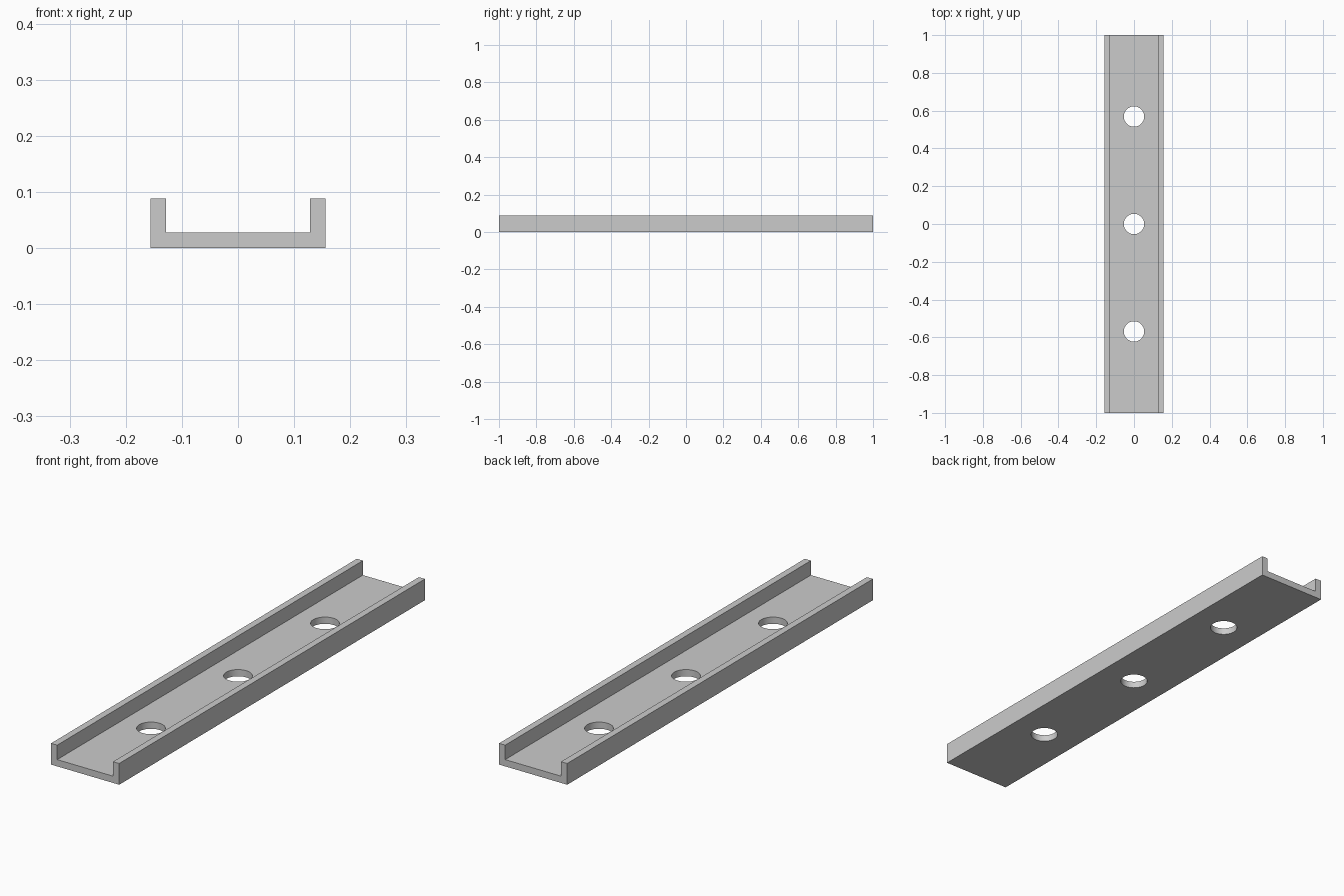
import bpy, bmesh

if "Cube" in bpy.data.objects:
    bpy.data.objects.remove(bpy.data.objects["Cube"])

HALF_LEN, HALF_W, HEIGHT = 1.0, 0.156, 0.088
INNER_W, FLOOR = 0.128, 0.028
HOLE_R, HOLE_PITCH = 0.054, 0.569

# U-shaped cross-section, mirrored from its right half
right = [(HALF_W, 0), (HALF_W, HEIGHT), (INNER_W, HEIGHT), (INNER_W, FLOOR)]
profile = right + [(-x, z) for x, z in reversed(right)]

# Channel: profile extruded along y
bm = bmesh.new()
face = bm.faces.new([bm.verts.new((x, -HALF_LEN, z)) for x, z in profile])
ext = bmesh.ops.extrude_face_region(bm, geom=[face])
verts = [v for v in ext["geom"] if isinstance(v, bmesh.types.BMVert)]
bmesh.ops.translate(bm, verts=verts, vec=(0, 2 * HALF_LEN, 0))
bmesh.ops.recalc_face_normals(bm, faces=bm.faces)
mesh = bpy.data.meshes.new("channel_rail")
bm.to_mesh(mesh)
bm.free()
rail = bpy.data.objects.new("channel_rail", mesh)
bpy.context.collection.objects.link(rail)


def drill_hole(y):
    """Cut a round bolt hole through the floor at the given y."""
    bpy.ops.mesh.primitive_cylinder_add(vertices=64, radius=HOLE_R, depth=0.2,
                                        location=(0, y, FLOOR / 2))
    cutter = bpy.context.object
    cutter.name = "hole_cutter"
    cutter.hide_render = True
    mod = rail.modifiers.new("hole", 'BOOLEAN')
    mod.operation, mod.solver, mod.object = 'DIFFERENCE', 'EXACT', cutter
    bpy.ops.object.select_all(action='DESELECT')
    rail.select_set(True)
    bpy.context.view_layer.objects.active = rail
    bpy.ops.object.modifier_apply(modifier=mod.name)
    bpy.data.objects.remove(cutter)


# Three evenly spaced bolt holes
for i in (-1, 0, 1):
    drill_hole(i * HOLE_PITCH)

bpy.ops.object.shade_smooth_by_angle()
